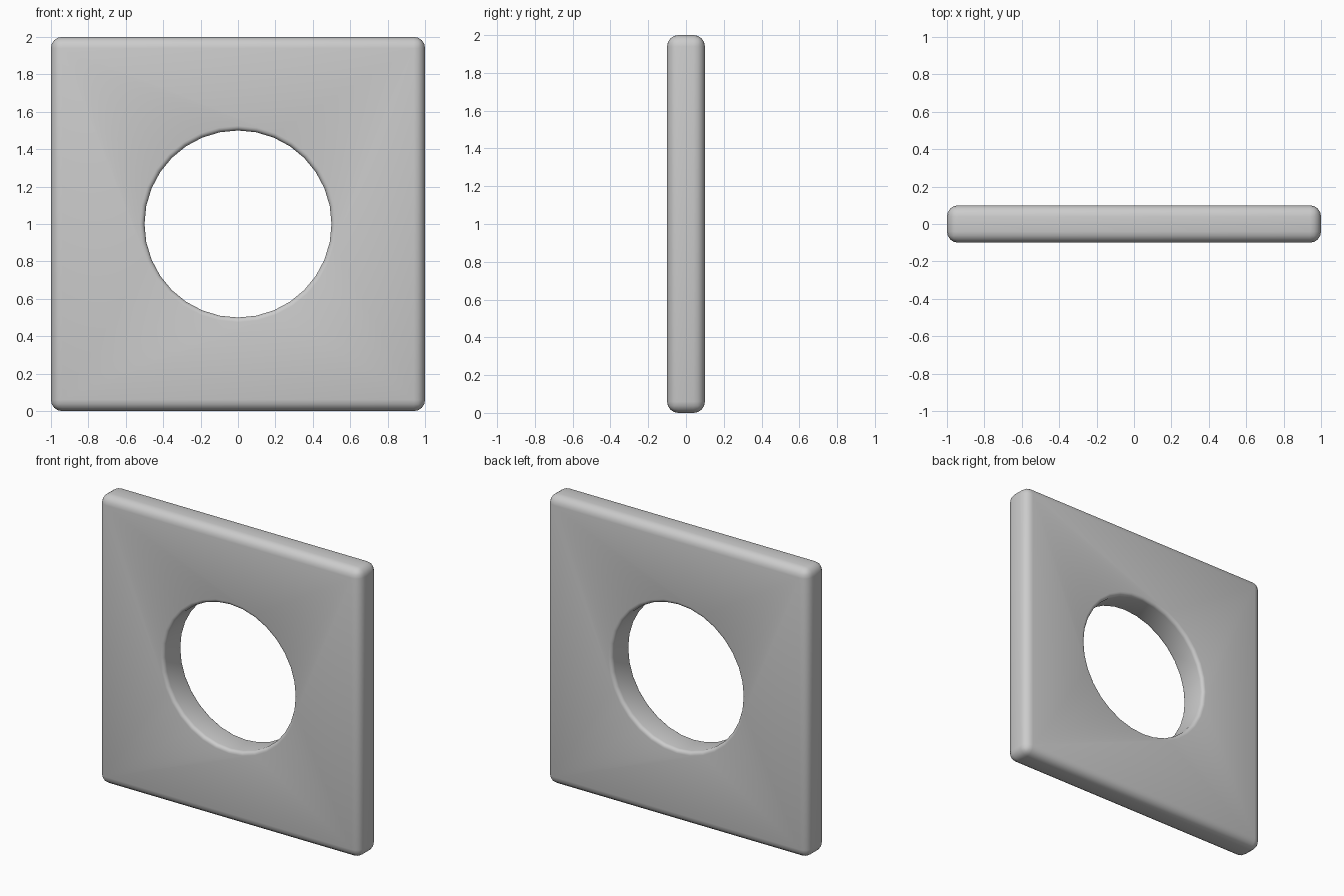
import bpy, bmesh, math

if "Cube" in bpy.data.objects:
    bpy.data.objects.remove(bpy.data.objects["Cube"])

HALF_T = 0.1      # half plate thickness
EDGE = 0.06       # outer edge rounding
HOLE_R = 0.5
LIP = 0.025       # hole edge rounding
SIDES = 32


def new_object(name, bm):
    bmesh.ops.recalc_face_normals(bm, faces=bm.faces)
    mesh = bpy.data.meshes.new(name)
    bm.to_mesh(mesh)
    bm.free()
    obj = bpy.data.objects.new(name, mesh)
    bpy.context.collection.objects.link(obj)
    return obj


# Square plate with rounded edges
bm = bmesh.new()
bmesh.ops.create_cube(bm, size=1)
for v in bm.verts:
    v.co.x *= 2
    v.co.y *= 2 * HALF_T
    v.co.z = v.co.z * 2 + 1
bmesh.ops.bevel(bm, geom=bm.edges[:], offset=EDGE, segments=4,
                profile=0.5, affect='EDGES')
plate = new_object("plate", bm)

# Cutter for the round hole, flaring at both ends to round the lip
half = [(HOLE_R + LIP * (1 - math.cos(a)), HALF_T - LIP + LIP * math.sin(a))
        for a in (math.radians(22.5 * i) for i in range(5))]
half.append((HOLE_R + LIP, HALF_T + 0.1))
profile = [(r, -y) for r, y in reversed(half)] + half
bm = bmesh.new()
rings = []
for r, y in profile:
    rings.append([bm.verts.new((r * math.cos(2 * math.pi * i / SIDES), y,
                                1 + r * math.sin(2 * math.pi * i / SIDES)))
                  for i in range(SIDES)])
for a, b in zip(rings, rings[1:]):
    for i in range(SIDES):
        j = (i + 1) % SIDES
        bm.faces.new((a[i], a[j], b[j], b[i]))
bm.faces.new(rings[0])
bm.faces.new(rings[-1])
cutter = new_object("hole_cutter", bm)
cutter.hide_render = True
cutter.hide_set(True)

# Cut the hole
cut = plate.modifiers.new("hole", 'BOOLEAN')
cut.operation = 'DIFFERENCE'
cut.solver = 'EXACT'
cut.object = cutter
bpy.context.view_layer.objects.active = plate
plate.select_set(True)
bpy.ops.object.modifier_apply(modifier="hole")
bpy.data.objects.remove(cutter)

# Smooth shading that follows the rounded edges
bpy.ops.object.shade_smooth_by_angle(angle=math.radians(35))
